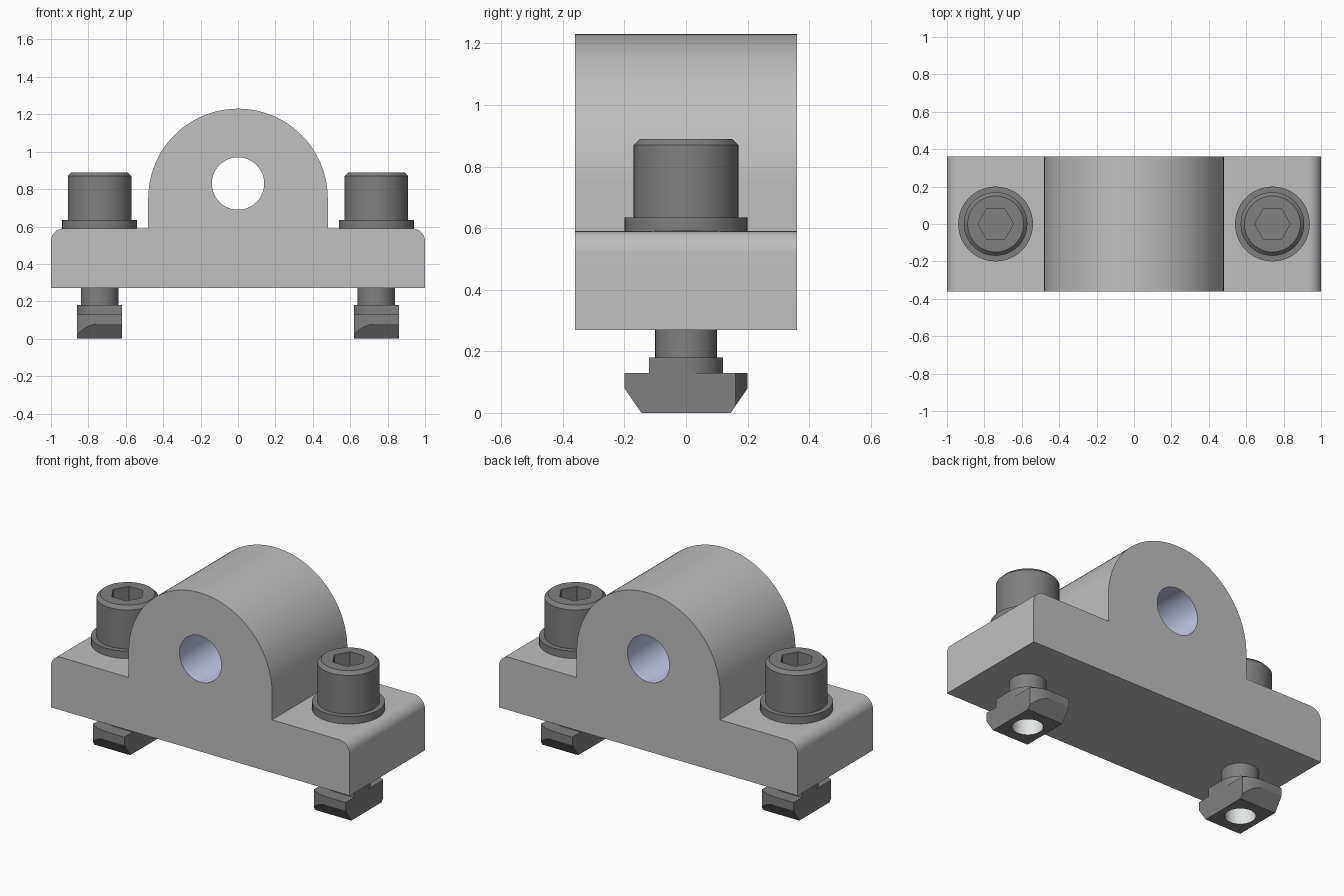
import bpy, bmesh
from math import sin, cos, pi, radians, hypot
from mathutils import Vector

cube = bpy.data.objects.get("Cube")
if cube:
    bpy.data.objects.remove(cube, do_unlink=True)


def material(name, color):
    m = bpy.data.materials.new(name)
    m.use_nodes = True
    m.diffuse_color = (*color, 1)
    m.node_tree.nodes["Principled BSDF"].inputs["Base Color"].default_value = (*color, 1)
    return m


light_grey = material("light grey metal", (0.523, 0.523, 0.523))
dark_grey = material("dark grey steel", (0.214, 0.214, 0.214))
lavender = material("lavender bore", (0.587, 0.638, 0.847))
pale_grey = material("pale bore", (0.78, 0.8, 0.81))


def finish(bm, name, mats):
    bmesh.ops.recalc_face_normals(bm, faces=bm.faces)
    mesh = bpy.data.meshes.new(name)
    bm.to_mesh(mesh)
    bm.free()
    for m in mats:
        mesh.materials.append(m)
    obj = bpy.data.objects.new(name, mesh)
    bpy.context.collection.objects.link(obj)
    return obj


def activate(obj):
    bpy.ops.object.select_all(action="DESELECT")
    obj.select_set(True)
    bpy.context.view_layer.objects.active = obj


def smooth(obj):
    activate(obj)
    bpy.ops.object.shade_smooth_by_angle(angle=radians(30))


def arc(cx, cy, r, start, end, n):
    steps = [radians(start + (end - start) * i / n) for i in range(n + 1)]
    return [(cx + r * cos(a), cy + r * sin(a)) for a in steps]


def prism(points, direction, lo, hi):
    """Extrude a 2D outline along y (outline in xz) or z (outline in xy)."""
    bm = bmesh.new()
    if direction == "y":
        verts = [bm.verts.new((a, lo, b)) for a, b in points]
    else:
        verts = [bm.verts.new((a, b, lo)) for a, b in points]
    face = bm.faces.new(verts)
    out = bmesh.ops.extrude_face_region(bm, geom=[face])
    move = Vector((0, hi - lo, 0)) if direction == "y" else Vector((0, 0, hi - lo))
    bmesh.ops.translate(bm, vec=move, verts=[v for v in out["geom"] if isinstance(v, bmesh.types.BMVert)])
    return bm


def lathe(name, rows, mats, x, n=48):
    """Rings of (radius, z, is_hexagonal), capped at both ends."""
    bm = bmesh.new()
    rings = []
    for r, z, hexagonal in rows:
        ring = []
        for i in range(n):
            a = 2 * pi * i / n
            k = cos(pi / 6) / cos(a % (pi / 3) - pi / 6) if hexagonal else 1
            ring.append(bm.verts.new((x + r * k * cos(a), r * k * sin(a), z)))
        rings.append(ring)
    for p, q in zip(rings, rings[1:]):
        for i in range(n):
            j = (i + 1) % n
            bm.faces.new((p[i], p[j], q[j], q[i]))
    bm.faces.new(rings[0])
    bm.faces.new(rings[-1])
    obj = finish(bm, name, mats)
    smooth(obj)
    return obj


def drill(obj, points, direction, lo, hi, is_bore):
    """Cut a hole and give its wall the second material."""
    cutter = finish(prism(points, direction, lo, hi), "hole_cutter", [])
    cutter.hide_render = True
    activate(obj)
    mod = obj.modifiers.new("hole", "BOOLEAN")
    mod.operation = "DIFFERENCE"
    mod.solver = "EXACT"
    mod.object = cutter
    bpy.ops.object.modifier_apply(modifier=mod.name)
    bpy.data.objects.remove(cutter, do_unlink=True)
    for p in obj.data.polygons:
        p.material_index = 1 if is_bore(p) else 0
    smooth(obj)


# Bearing block: rounded base with an arched hump
right = [(1, 0.27)] + arc(0.93, 0.52, 0.07, 0, 90, 10) + [(0.48, 0.59)]
arch = arc(0, 0.75, 0.48, 0, 180, 64)
left = [(-x, z) for x, z in reversed(right)]
block = finish(prism(right + arch + left, "y", -0.36, 0.36), "bearing_block", [light_grey, lavender])
drill(block, arc(0, 0.83, 0.14, 0, 360, 64)[:-1], "y", -0.5, 0.5,
      lambda p: abs(p.normal.y) < 0.5 and hypot(p.center.x, p.center.z - 0.83) < 0.15)


def nut_outline(x, half_y, r, dx):
    """Rectangle with two opposite corners rounded by a centred circle."""
    y0 = (r * r - dx * dx) ** 0.5 if r > dx else 0
    curve = [q for q in arc(0, 0, r, 0, 90, 60) if q[0] < dx and q[1] > y0]
    half = [(dx, -half_y), (dx, y0)] + curve
    return [(x + a, b) for a, b in half] + [(x - a, -b) for a, b in half]


for side, x in (("left", 0.74), ("right", -0.74)):
    # Socket head screw and washer
    lathe(side + "_screw_head", [(0.17, 0.63, 0), (0.17, 0.87, 0), (0.15, 0.89, 0),
                                 (0.095, 0.89, 1), (0.095, 0.77, 1)], [dark_grey], x)
    lathe(side + "_washer", [(0.2, 0.59, 0), (0.2, 0.635, 0)], [dark_grey], x)
    lathe(side + "_screw_shaft", [(0.1, 0.13, 0), (0.1, 0.3, 0)], [dark_grey], x)

    # Slot nut collar
    collar = finish(prism(nut_outline(x, 0.12, 0.12, 0.12), "z", 0.13, 0.18),
                    side + "_nut_collar", [dark_grey])
    smooth(collar)

    # Slot nut wings with sloped lower ends and a threaded bore
    bm = prism(nut_outline(x, 0.2, 0.2, 0.12), "z", 0, 0.13)
    for s in (-1, 1):
        cut = bmesh.ops.bisect_plane(bm, geom=bm.verts[:] + bm.edges[:] + bm.faces[:],
                                     plane_co=(x, s * 0.145, 0),
                                     plane_no=(0, s * 0.08, -0.055), clear_outer=True)
        edges = [e for e in cut["geom_cut"] if isinstance(e, bmesh.types.BMEdge)]
        bmesh.ops.holes_fill(bm, edges=edges, sides=0)
    nut = finish(bm, side + "_slot_nut", [dark_grey, pale_grey])
    drill(nut, arc(x, 0, 0.083, 0, 360, 40)[:-1], "z", -0.1, 0.2,
          lambda p: abs(p.normal.z) < 0.5 and hypot(p.center.x - x, p.center.y) < 0.09)
